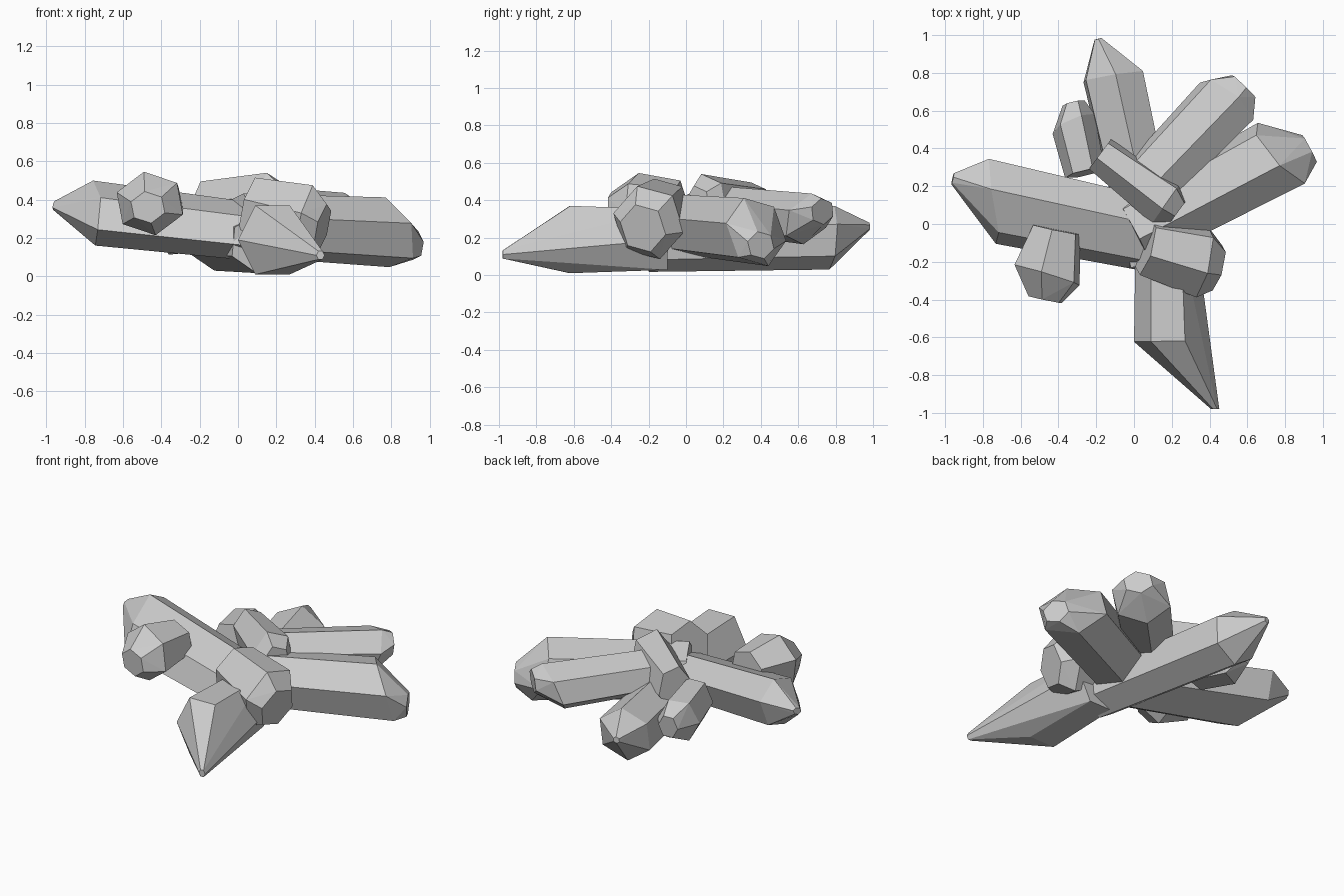
import bpy, bmesh, math
from mathutils import Vector, Matrix

default = bpy.data.objects.get("Cube")
if default:
    bpy.data.objects.remove(default)

# One stone colour
stone = bpy.data.materials.new("grey_stone")
stone.use_nodes = True
grey = (0.6, 0.6, 0.6, 1)
stone.diffuse_color = grey
stone.node_tree.nodes["Principled BSDF"].inputs["Base Color"].default_value = grey


def crystal(name, base, shoulder, tip, wide, high, roll=0, tilt=0, cap=0.15, root=0.9, slant=1):
    """Six-sided prism from base to shoulder, cut by facets that lean to the tip."""
    base, shoulder, tip = Vector(base), Vector(shoulder), Vector(tip)
    axis = (shoulder - base).normalized()
    side = axis.cross(Vector((0, 0, 1))).normalized()
    up = side.cross(axis)
    lean = tip - shoulder
    lean -= axis * lean.dot(axis)

    # Cross-section, scaled to the wanted half width and half height, then tilted
    angles = [math.radians(roll + 60 * i) for i in range(6)]
    sx = wide / max(abs(math.cos(a)) for a in angles)
    sz = high / max(abs(math.sin(a)) for a in angles)
    turn = Matrix.Rotation(math.radians(tilt), 2)
    ring = []
    for a in angles:
        x, z = turn @ Vector((math.cos(a) * sx, math.sin(a) * sz))
        ring.append(side * x + up * z)

    bm = bmesh.new()
    for r in ring:
        bm.verts.new(base + r * root)
        bm.verts.new(shoulder + r + axis * r.normalized().dot(lean) * slant)
        bm.verts.new(tip + r * cap)
    hull = bmesh.ops.convex_hull(bm, input=bm.verts)
    loose = [v for v in hull["geom_interior"] if isinstance(v, bmesh.types.BMVert)]
    bmesh.ops.delete(bm, geom=loose, context='VERTS')
    bmesh.ops.dissolve_limit(bm, angle_limit=math.radians(2), verts=bm.verts, edges=bm.edges)
    bmesh.ops.recalc_face_normals(bm, faces=bm.faces)
    mesh = bpy.data.meshes.new(name)
    bm.to_mesh(mesh)
    bm.free()
    mesh.materials.append(stone)
    bpy.context.collection.objects.link(bpy.data.objects.new(name, mesh))


# Long crystals spreading outwards
crystal("right_long_crystal", (.1, -.06, .23), (-.75, .12, .33), (-.96, .24, .37),
        .23, .135, tilt=20, cap=.14)
crystal("left_long_crystal", (0, -.04, .27), (.78, .375, .23), (.93, .4, .16),
        .2, .18, roll=15, cap=.4)
crystal("back_left_crystal", (.05, .19, .35), (.49, .65, .3), (.58, .73, .34),
        .17, .14, roll=20, cap=.5)
crystal("back_crystal", (.11, -.2, .17), (-.11, .78, .2), (-.19, .98, .26),
        .16, .17, roll=25, cap=.12, slant=.3)
crystal("front_crystal", (.17, -.1, .19), (.18, -.62, .19), (.43, -.98, .11),
        .18, .18, cap=.12, slant=0)

# Short stubby crystals
crystal("back_right_stub", (-.26, .27, .28), (-.32, .53, .25), (-.32, .64, .25),
        .12, .14, roll=5, cap=.5)
crystal("front_right_stub", (-.41, -.03, .39), (-.46, -.27, .38), (-.47, -.4, .36),
        .18, .165, roll=20, cap=.5, root=.7)
crystal("centre_stub", (-.18, .37, .36), (.17, .11, .36), (.23, .06, .36),
        .13, .18, roll=15, cap=.65, root=.75)
crystal("front_left_stub", (.06, -.12, .36), (.36, -.2, .28), (.44, -.23, .25),
        .19, .2, roll=15, cap=.65, root=.8)
